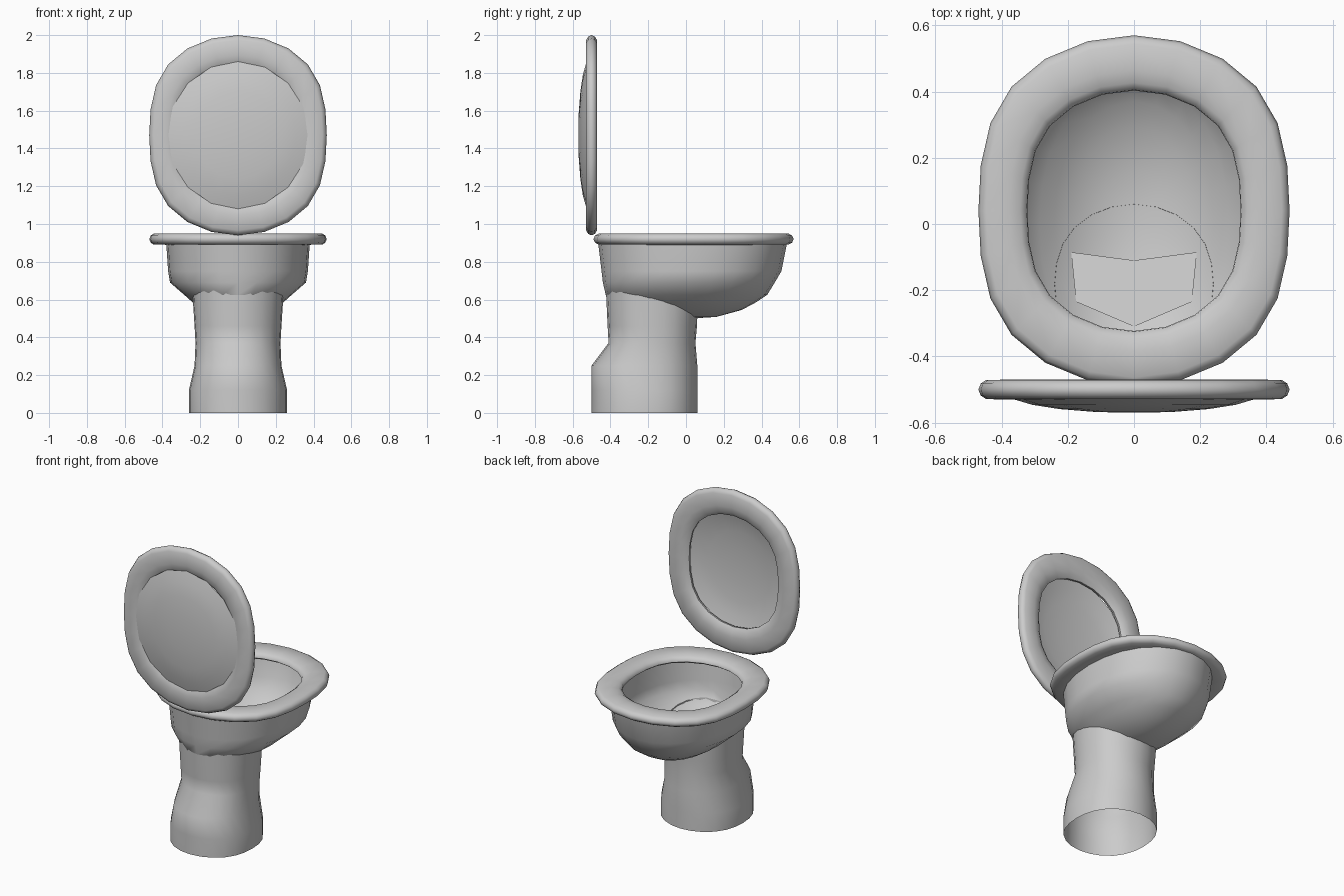
import bpy, bmesh
from math import sin, cos, pi, radians
from mathutils import Vector
from mathutils.bvhtree import BVHTree

if "Cube" in bpy.data.objects:
    bpy.data.objects.remove(bpy.data.objects["Cube"])


def loft(bm, rings, close=False, cap=None):
    """Skin rings of points; close joins last to first, cap adds a pole point."""
    vs = [[bm.verts.new(p) for p in r] for r in rings]
    n = len(vs[0])
    pairs = list(zip(vs, vs[1:])) + ([(vs[-1], vs[0])] if close else [])
    for a, b in pairs:
        for i in range(n):
            j = (i + 1) % n
            bm.faces.new((a[i], a[j], b[j], b[i]))
    if cap is not None:
        pole = bm.verts.new(cap)
        for i in range(n):
            bm.faces.new((vs[-1][i], vs[-1][(i + 1) % n], pole))


def finish(name, bm, angle=40):
    bmesh.ops.recalc_face_normals(bm, faces=bm.faces)
    me = bpy.data.meshes.new(name)
    bm.to_mesh(me)
    bm.free()
    ob = bpy.data.objects.new(name, me)
    bpy.context.collection.objects.link(ob)
    bpy.ops.object.select_all(action='DESELECT')
    ob.select_set(True)
    bpy.context.view_layer.objects.active = ob
    bpy.ops.object.shade_smooth_by_angle(angle=radians(angle))
    return ob


def oval(rx, y0, y1, z, n=24, full=0.0):
    """Horizontal oval; full > 0 squares the sides a little."""
    pts = []
    for i in range(n):
        t = 2 * pi * i / n
        s = sin(t)
        pts.append(Vector((rx * s * (1 + full * (1 - s ** 4)),
                           (y0 + y1) / 2 + (y1 - y0) / 2 * cos(t), z)))
    return pts


# Rounded ring shared by seat and lid: (scale, height) cross-section
PROFILE = [(1, 0), (.985, .018), (.95, .029), (.80, .03), (.73, .022), (.69, .008),
           (.685, -.008), (.73, -.024), (.80, -.03), (.95, -.029), (.985, -.018)]


def rim(bm):
    loft(bm, [oval(.47 * s, -.53 * s, .53 * s, h, full=.15) for s, h in PROFILE], close=True)


# Seat
bm = bmesh.new()
rim(bm)
seat = finish("seat", bm, 50)
seat.location = (0, .04, .92)

# Raised lid: same rim plus a domed panel
bm = bmesh.new()
rim(bm)
lid = finish("lid_rim", bm, 50)
bm = bmesh.new()
loft(bm, [oval(.375 * s, -.39 * s, .39 * s, h, 16)
          for s, h in ((1, .026), (.82, .046), (.6, .059), (.3, .068))], cap=(0, 0, .07))
panel = finish("lid_panel", bm)
for ob in (lid, panel):
    ob.rotation_euler = (pi / 2, 0, 0)
    ob.location = (0, -.5, 1.47)

# Bowl: (z, half width, front y, back y)
BOWL = [(.90, .38, -.465, .535), (.75, .37, -.447, .505), (.69, .36, -.44, .47),
        (.625, .285, -.425, .43), (.585, .24, -.36, .37), (.545, .18, -.27, .295),
        (.508, .09, -.12, .16)]
bm = bmesh.new()
loft(bm, [oval(w, a, b, z, full=.06) for z, w, a, b in BOWL], cap=(0, .03, .5))
bm.normal_update()
tree = BVHTree.FromBMesh(bm)
finish("bowl", bm)


def on_bowl(x, y, lift, fallback=.63):
    hit = tree.ray_cast(Vector((x, y, 0)), Vector((0, 0, 1)))[0]
    return Vector((x, y, (hit.z if hit else fallback) + lift))


# Pedestal, open below, its top edge following the bowl underside
STEM = [(0, .26, -.5, .06), (.12, .26, -.5, .06), (.25, .23, -.5, .06),
        (.37, .225, -.41, .05), (.46, .23, -.415, .058)]
bm = bmesh.new()
rings = [oval(w, a, b, z, full=.08) for z, w, a, b in STEM]
rings.append([on_bowl(p.x, p.y, .006) for p in oval(.24, -.423, .06, 0, full=.08)])
loft(bm, rings)
finish("pedestal", bm)

# Small plate in the bottom of the bowl
bm = bmesh.new()
half = [(0, -.11), (.19, -.085), (.175, -.235), (0, -.31)]
outline = half + [(-x, y) for x, y in half[2:0:-1]]
bm.faces.new([bm.verts.new(on_bowl(x, y, .004)) for x, y in outline])
finish("drain_plate", bm)
